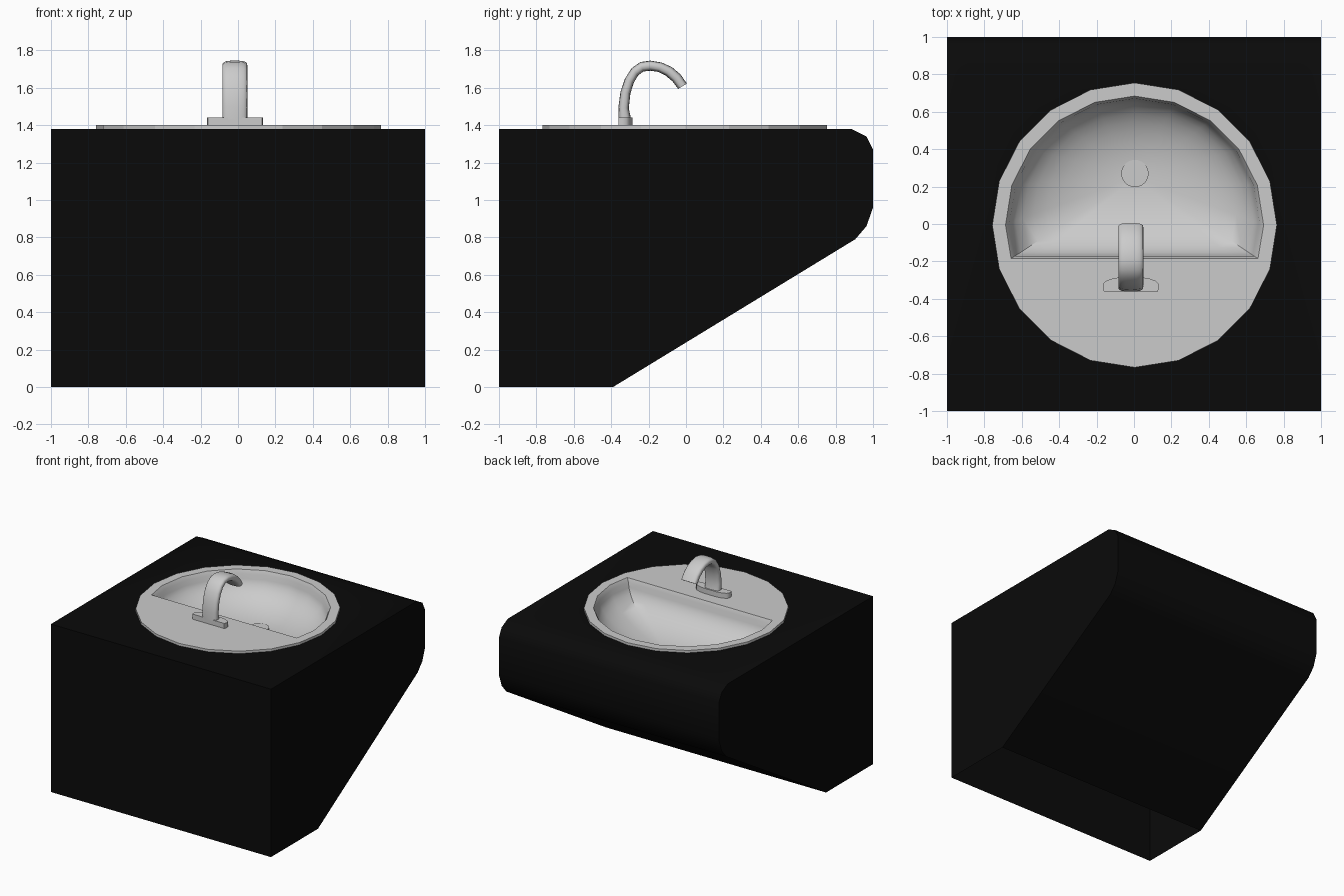
import bpy, bmesh
from math import sin, cos, pi, radians, copysign

if "Cube" in bpy.data.objects:
    bpy.data.objects.remove(bpy.data.objects["Cube"])


def finish(name, bm, angle=None):
    bmesh.ops.recalc_face_normals(bm, faces=bm.faces)
    me = bpy.data.meshes.new(name)
    bm.to_mesh(me)
    bm.free()
    ob = bpy.data.objects.new(name, me)
    bpy.context.collection.objects.link(ob)
    if angle:
        bpy.ops.object.select_all(action='DESELECT')
        ob.select_set(True)
        bpy.context.view_layer.objects.active = ob
        bpy.ops.object.shade_smooth_by_angle(angle=radians(angle))
    return ob


def ring(bm, pts):
    return [bm.verts.new(p) for p in pts]


def bridge(bm, a, b):
    n = len(a)
    for i in range(n):
        j = (i + 1) % n
        bm.faces.new((a[i], a[j], b[j], b[i]))


def loop_edges(bm, vs):
    out = []
    for i in range(len(vs)):
        pair = (vs[i - 1], vs[i])
        out.append(bm.edges.get(pair) or bm.edges.new(pair))
    return out


def circle(r, z, cx=0.0, cy=0.0, n=20):
    return [(cx + r * cos(2 * pi * i / n), cy + r * sin(2 * pi * i / n), z) for i in range(n)]


def plate_with_hole(bm, outer, inner):
    bmesh.ops.triangle_fill(bm, use_beauty=True, normal=(0, 0, 1),
                            edges=loop_edges(bm, outer) + loop_edges(bm, inner))


CX, CY = 0.003, -0.006   # basin centre

# cabinet: extruded side profile, open underneath, hole in the top for the bowl
profile = [(-0.39, 0), (0.905, 0.79), (0.965, 0.86), (1, 0.96), (1, 1.27),
           (0.965, 1.34), (0.885, 1.38), (-1, 1.38), (-1, 0)]
bm = bmesh.new()
left = ring(bm, [(-1, y, z) for y, z in profile])
right = ring(bm, [(1, y, z) for y, z in profile])
bm.faces.new(left)
bm.faces.new(right)
for i in range(8):
    if i != 6:
        bm.faces.new((left[i], left[i + 1], right[i + 1], right[i]))
hole = ring(bm, circle(0.72, 1.38, CX, CY))
plate_with_hole(bm, [left[6], left[7], right[7], right[6]], hole)
cabinet = finish("cabinet", bm, 40)
black = bpy.data.materials.new("black")
black.diffuse_color = (0.003, 0.003, 0.003, 1)
black.use_nodes = True
black.node_tree.nodes["Principled BSDF"].inputs["Base Color"].default_value = black.diffuse_color
cabinet.data.materials.append(black)

# basin: twenty-sided rim, D-shaped opening, dished bowl
arc = [(x, y) for x, y, z in circle(0.69, 0, CX, CY)[:11]]
flat_y, half = -0.185, 0.66
outline = arc + [(CX - half + 2 * half * i / 10, flat_y) for i in range(11)]
FX, FY = 0.005, 0.25     # point the bowl sinks towards


def bowl_ring(bm, s, z):
    return ring(bm, [(FX + (x - FX) * s, FY + (y - FY) * s, z) for x, y in outline])


bm = bmesh.new()
low = ring(bm, circle(0.761, 1.38, CX, CY))
top = ring(bm, circle(0.761, 1.40, CX, CY))
bridge(bm, low, top)
prev = bowl_ring(bm, 1, 1.40)
plate_with_hole(bm, top, prev)
steps = 10
for k in range(steps):
    t = pi / 2 * k / steps
    cur = bowl_ring(bm, 0.97 * cos(t), 1.37 - 0.245 * sin(t))
    bridge(bm, prev, cur)
    prev = cur
centre = bm.verts.new((FX, FY, 1.125))
for i in range(len(prev)):
    bm.faces.new((prev[i - 1], prev[i], centre))
basin = finish("basin", bm, 40)
for p in basin.data.polygons:      # rim keeps its facets
    if p.center.z > 1.386 and abs(p.normal.z) > 0.9 or abs(p.center.z - 1.39) < 1e-4:
        p.use_smooth = False

# drain disc
bm = bmesh.new()
a = ring(bm, circle(0.073, 1.115, 0.005, 0.27, 24))
b = ring(bm, circle(0.073, 1.138, 0.005, 0.27, 24))
bridge(bm, a, b)
bm.faces.new(b)
finish("drain", bm, 40)

# faucet base plate, mirrored half outline
FAUCET_X = -0.017
half_plan = [(0.144, -0.36), (0.150, -0.345), (0.148, -0.32), (0.135, -0.305),
             (0.10, -0.292), (0.06, -0.285)]
plan = half_plan + [(-x, y) for x, y in reversed(half_plan)]
bm = bmesh.new()
a = ring(bm, [(FAUCET_X + x, y, 1.40) for x, y in plan])
b = ring(bm, [(FAUCET_X + x, y, 1.442) for x, y in plan])
bridge(bm, a, b)
bm.faces.new(a)
bm.faces.new(b)
finish("faucet_base", bm, 40)

# spout: rounded section swept between outer and inner side curves (y, z)
outer = [(-0.362, 1.43), (-0.361, 1.50), (-0.350, 1.58), (-0.326, 1.65), (-0.290, 1.705),
         (-0.245, 1.737), (-0.19, 1.745), (-0.13, 1.735), (-0.075, 1.71), (-0.03, 1.672), (0.005, 1.622)]
inner = [(-0.293, 1.43), (-0.306, 1.49), (-0.297, 1.57), (-0.280, 1.625), (-0.257, 1.665),
         (-0.228, 1.687), (-0.19, 1.691), (-0.15, 1.685), (-0.11, 1.666), (-0.073, 1.635), (-0.042, 1.594)]
N = 20


def soft(v):
    return copysign(abs(v) ** 0.65, v)


bm = bmesh.new()
prev = None
for (oy, oz), (iy, iz) in zip(outer, inner):
    pts = []
    for i in range(N):
        c, s = soft(cos(2 * pi * i / N)), soft(sin(2 * pi * i / N))
        f = (1 + s) / 2
        pts.append((FAUCET_X + 0.067 * c, iy + (oy - iy) * f, iz + (oz - iz) * f))
    cur = ring(bm, pts)
    if prev:
        bridge(bm, prev, cur)
    else:
        bm.faces.new(cur)
    prev = cur
bm.faces.new(prev)
finish("faucet_spout", bm, 50)
